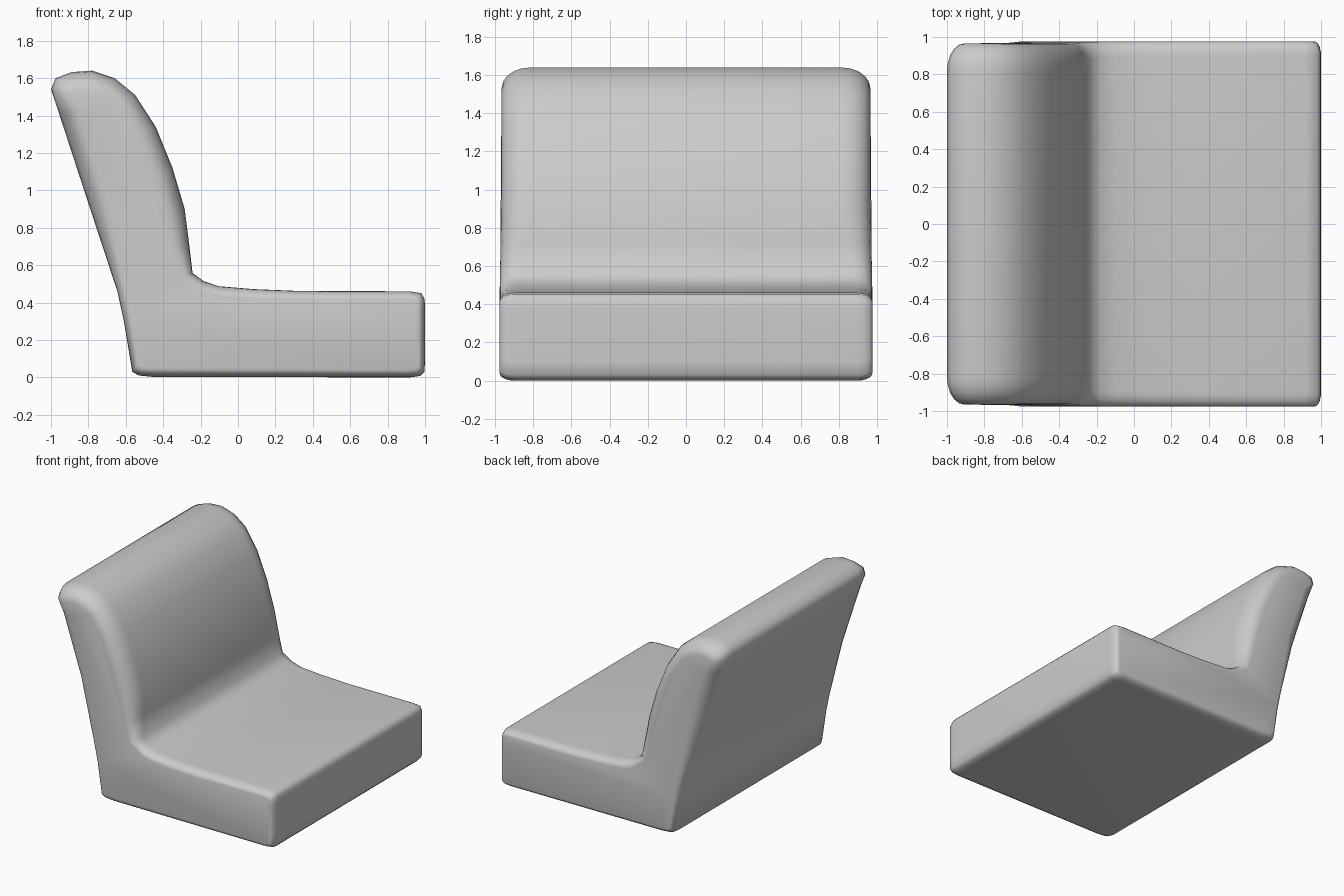
import bpy, bmesh, math
from mathutils import Vector
from mathutils.geometry import intersect_point_line

if "Cube" in bpy.data.objects:
    bpy.data.objects.remove(bpy.data.objects["Cube"])

# Side profile (x, z): seat underside, front, top, then up and over the backrest
PROFILE = [(-0.53, 0.01), (-0.45, 0.002), (0.92, 0.0), (0.975, 0.008), (0.997, 0.03),
           (1.0, 0.1), (1.0, 0.38), (0.997, 0.42), (0.98, 0.45), (0.92, 0.46),
           (0.32, 0.462), (0.08, 0.472), (-0.1, 0.487), (-0.185, 0.515), (-0.243, 0.558),
           (-0.262, 0.72), (-0.285, 0.9), (-0.35, 1.12), (-0.44, 1.34), (-0.55, 1.51),
           (-0.66, 1.6), (-0.78, 1.64), (-0.89, 1.632), (-0.975, 1.6), (-1.0, 1.54),
           (-0.96, 1.42), (-0.8, 0.93), (-0.645, 0.46), (-0.61, 0.3), (-0.565, 0.03)]
# Centre line of the cushion; edge rounding pulls the profile towards it
SPINE = [Vector((0.8, 0.23)), Vector((-0.4, 0.23)), Vector((-0.8, 1.42))]


def to_spine(p):
    best = None
    for a, b in zip(SPINE, SPINE[1:]):
        q, t = intersect_point_line(p, a, b)
        q = a.lerp(b, min(max(t, 0), 1)).to_2d()
        if best is None or (q - p).length < (best - p).length:
            best = q
    return (best - p).normalized()


def section(bm, side, angle):
    ring = []
    for x, z in PROFILE:
        p = Vector((x, z))
        k = min(max((z - 0.45) / 0.4, 0), 1)          # 0 = seat, 1 = backrest
        inset, depth, half = 0.045 + 0.065 * k, 0.075 + 0.075 * k, 0.976 - 0.01 * k
        p += to_spine(p) * inset * (1 - math.cos(angle))
        y = side * (half - depth * (1 - math.sin(angle)))
        ring.append(bm.verts.new((p.x, y, p.y)))
    return ring


# Loft the cushion across its width with rounded side edges
bm = bmesh.new()
angles = [math.radians(a) for a in (90, 72, 54, 36, 18, 0)]
rings = [section(bm, -1, a) for a in angles] + [section(bm, 1, a) for a in reversed(angles)]
n = len(PROFILE)
for r0, r1 in zip(rings, rings[1:]):
    for i in range(n):
        j = (i + 1) % n
        bm.faces.new((r0[i], r0[j], r1[j], r1[i]))
bm.faces.new(rings[0])
bm.faces.new(rings[-1])
bmesh.ops.recalc_face_normals(bm, faces=bm.faces)
mesh = bpy.data.meshes.new("chair_cushion")
bm.to_mesh(mesh)
bm.free()
chair = bpy.data.objects.new("chair_cushion", mesh)
bpy.context.collection.objects.link(chair)
bpy.context.view_layer.objects.active = chair
chair.select_set(True)
bpy.ops.object.shade_smooth_by_angle(angle=math.radians(60))
